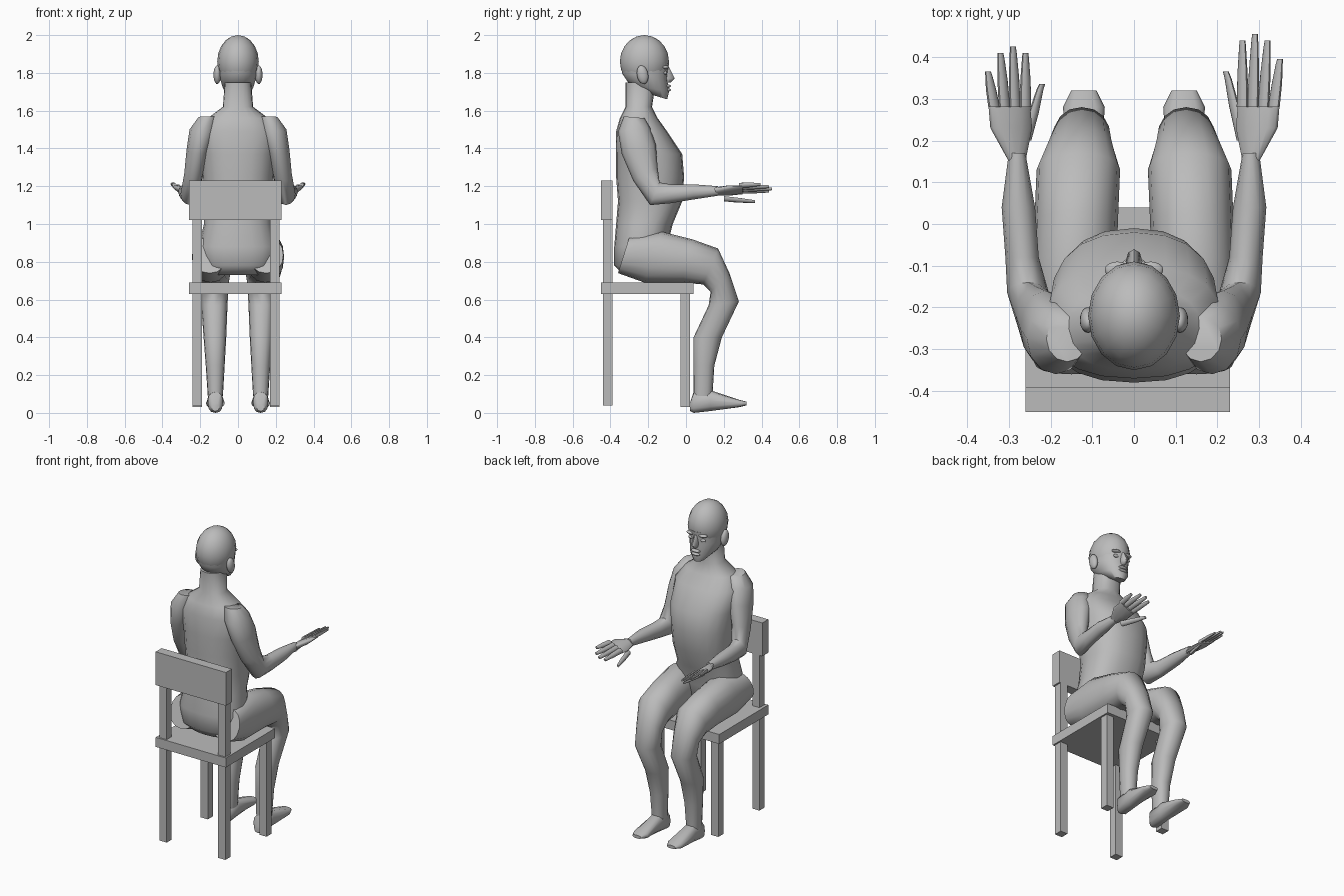
import bpy
import bmesh
import math
from mathutils import Vector, Matrix

default_cube = bpy.data.objects.get("Cube")
if default_cube:
    bpy.data.objects.remove(default_cube, do_unlink=True)

# One plain grey for the whole model
colour = (0.5, 0.5, 0.5, 1)
grey = bpy.data.materials.new("plain_grey")
grey.use_nodes = True
grey.diffuse_color = colour
grey.node_tree.nodes["Principled BSDF"].inputs["Base Color"].default_value = colour


def finish(name, bm, smooth=True):
    """Turn a bmesh into a finished, shaded object."""
    bmesh.ops.recalc_face_normals(bm, faces=bm.faces)
    mesh = bpy.data.meshes.new(name)
    bm.to_mesh(mesh)
    bm.free()
    mesh.materials.append(grey)
    obj = bpy.data.objects.new(name, mesh)
    bpy.context.collection.objects.link(obj)
    if smooth:
        bpy.ops.object.select_all(action="DESELECT")
        obj.select_set(True)
        bpy.context.view_layer.objects.active = obj
        bpy.ops.object.shade_smooth_by_angle(angle=math.radians(50))


def level(z, half_width, rear, front):
    """Horizontal cross-section."""
    return half_width, (rear, z), (front, z)


def upright(y, half_width, bottom, top):
    """Vertical cross-section, facing along y."""
    return half_width, (y, bottom), (y, top)


def loft(name, sections, start_x=0.0, end_x=0.0, side=1, sides=16, fullness=1.0, roll=0.0):
    """Skin a row of cross-sections whose centres ease from start_x to end_x."""
    bm = bmesh.new()
    rings = []
    for step, (half_width, rear, front) in enumerate(sections):
        ease = math.sin(math.pi / 2 * step / (len(sections) - 1))
        x = start_x + (end_x - start_x) * ease
        rear, front = Vector((x, *rear)), Vector((x, *front))
        centre, reach = (rear + front) / 2, (front - rear) / 2
        ring = []
        for i in range(sides):
            angle = math.tau * i / sides
            c, s = math.cos(angle), math.sin(angle)
            point = centre + reach * math.copysign(abs(s) ** fullness, s)
            point.x += half_width * math.copysign(abs(c) ** fullness, c)
            point.z += roll * (point.x - 0.3)
            point.x *= side
            ring.append(bm.verts.new(point))
        rings.append(ring)
    for low, high in zip(rings, rings[1:]):
        for i in range(sides):
            j = (i + 1) % sides
            bm.faces.new((low[i], low[j], high[j], high[i]))
    bm.faces.new(rings[0])
    bm.faces.new(rings[-1])
    finish(name, bm)


def box(name, low, high):
    """Axis-aligned box between two corners."""
    low, high = Vector(low), Vector(high)
    bm = bmesh.new()
    bmesh.ops.create_cube(bm, size=1)
    bmesh.ops.scale(bm, vec=high - low, verts=bm.verts)
    bmesh.ops.translate(bm, vec=(low + high) / 2, verts=bm.verts)
    finish(name, bm, smooth=False)


def ellipsoid(name, centre, radii, tilt=0.0):
    """Rounded form, tilted about the x axis."""
    bm = bmesh.new()
    bmesh.ops.create_uvsphere(bm, u_segments=16, v_segments=10, radius=1)
    bmesh.ops.scale(bm, vec=radii, verts=bm.verts)
    bmesh.ops.rotate(bm, matrix=Matrix.Rotation(tilt, 3, "X"), verts=bm.verts)
    bmesh.ops.translate(bm, vec=centre, verts=bm.verts)
    finish(name, bm)


# Chair: seat, backrest, tall rear posts and short front legs
box("seat", (-0.26, -0.45, 0.63), (0.23, 0.04, 0.69))
box("backrest", (-0.26, -0.45, 1.02), (0.23, -0.39, 1.23))
for label, x in (("left", 0.17), ("right", -0.24)):
    box(label + "_rear_post", (x, -0.44, 0.04), (x + 0.05, -0.39, 1.03))
    box(label + "_front_leg", (x, -0.03, 0.03), (x + 0.05, 0.02, 0.64))

# Torso and neck
loft("torso", [
    level(0.73, 0.14, -0.33, -0.16),
    level(0.78, 0.19, -0.38, -0.12),
    level(0.88, 0.21, -0.38, -0.1),
    level(1, 0.18, -0.37, -0.07),
    level(1.12, 0.18, -0.36, -0.02),
    level(1.25, 0.19, -0.37, -0.01),
    level(1.37, 0.2, -0.37, -0.02),
    level(1.49, 0.21, -0.37, -0.1),
    level(1.56, 0.16, -0.35, -0.15),
    level(1.62, 0.08, -0.32, -0.18),
    level(1.75, 0.07, -0.32, -0.16),
], sides=20, fullness=0.85)

# Head: rounded skull, tapering jaw and face
ellipsoid("skull", (0, -0.22, 1.86), (0.11, 0.13, 0.14))
loft("jaw", [
    (0.04, (-0.2, 1.69), (-0.1, 1.66)),
    (0.08, (-0.3, 1.74), (-0.09, 1.7)),
    (0.1, (-0.34, 1.8), (-0.1, 1.77)),
    (0.1, (-0.34, 1.88), (-0.09, 1.85)),
], sides=20)
loft("nose", [
    level(1.83, 0.01, -0.12, -0.09),
    level(1.77, 0.02, -0.12, -0.06),
    level(1.75, 0.01, -0.12, -0.08),
], sides=8)
for lip, z in (("upper_lip", 1.73), ("lower_lip", 1.71)):
    ellipsoid(lip, (0, -0.1, z), (0.03, 0.02, 0.01))

for label, side in (("left_", 1), ("right_", -1)):
    # Ear, brow and eye
    ellipsoid(label + "ear", (side * 0.11, -0.23, 1.79), (0.02, 0.03, 0.05), tilt=0.2)
    ellipsoid(label + "brow", (side * 0.04, -0.11, 1.83), (0.03, 0.02, 0.01))
    ellipsoid(label + "eye", (side * 0.04, -0.11, 1.8), (0.02, 0.01, 0.01))

    # Arm, from shoulder round the elbow to the wrist
    loft(label + "arm", [
        (0.05, (-0.33, 1.57), (-0.22, 1.56)),
        (0.07, (-0.36, 1.49), (-0.19, 1.51)),
        (0.06, (-0.34, 1.37), (-0.16, 1.42)),
        (0.05, (-0.28, 1.23), (-0.15, 1.3)),
        (0.05, (-0.19, 1.1), (-0.14, 1.22)),
        upright(-0.08, 0.04, 1.11, 1.21),
        upright(0.04, 0.04, 1.13, 1.21),
        upright(0.17, 0.02, 1.15, 1.2),
    ], start_x=0.16, end_x=0.28, side=side, sides=12)

    # Hand, rolled so that the thumb side hangs lower
    hand = dict(side=side, roll=0.4)
    loft(label + "palm", [
        upright(0.15, 0.02, 1.16, 1.2),
        upright(0.23, 0.05, 1.16, 1.2),
        upright(0.3, 0.05, 1.17, 1.19),
    ], start_x=0.28, end_x=0.3, sides=12, **hand)

    def digit(name, root_x, tip_x, root_y, tip_y, z):
        """Tapered finger between two points."""
        rings = []
        for t in (0, 0.5, 0.9, 1):
            radius = 0.014 * (1 - t * t / 2)
            y = root_y + (tip_y - root_y) * t
            rings.append(upright(y, radius, z - radius, z + radius))
        loft(label + name, rings, root_x, tip_x, sides=8, **hand)

    # Fingertips follow an arc; the right hand reaches slightly less far
    reach = 0.44 + 0.015 * side
    for i, finger in enumerate(("index", "middle", "ring", "little")):
        tip_y = reach - 0.015 * (i - 1) ** 2
        digit(finger + "_finger", 0.26 + 0.025 * i, 0.26 + 0.03 * i, 0.28, tip_y, 1.19)
    digit("thumb", 0.26, 0.22, 0.2, reach - 0.09, 1.15)

    # Leg, from hip over the bent knee to the ankle
    loft(label + "leg", [
        (0.09, (-0.36, 0.74), (-0.3, 0.93)),
        (0.1, (-0.22, 0.69), (-0.13, 0.96)),
        (0.1, (-0.02, 0.69), (0.03, 0.92)),
        (0.1, (0.09, 0.68), (0.17, 0.87)),
        (0.08, (0.13, 0.64), (0.23, 0.74)),
        (0.07, (0.12, 0.57), (0.28, 0.59)),
        level(0.4, 0.06, 0.04, 0.19),
        level(0.25, 0.05, 0.04, 0.15),
        level(0.09, 0.04, 0.04, 0.14),
    ], start_x=0.15, end_x=0.12, side=side, fullness=0.9)

    # Foot, from heel to toe
    loft(label + "foot", [
        upright(0.02, 0.02, 0.01, 0.05),
        upright(0.04, 0.04, 0, 0.11),
        upright(0.13, 0.04, 0.01, 0.12),
        upright(0.28, 0.05, 0.03, 0.07),
        upright(0.32, 0.03, 0.04, 0.06),
    ], start_x=0.12, end_x=0.12, side=side, sides=12, fullness=0.8)
